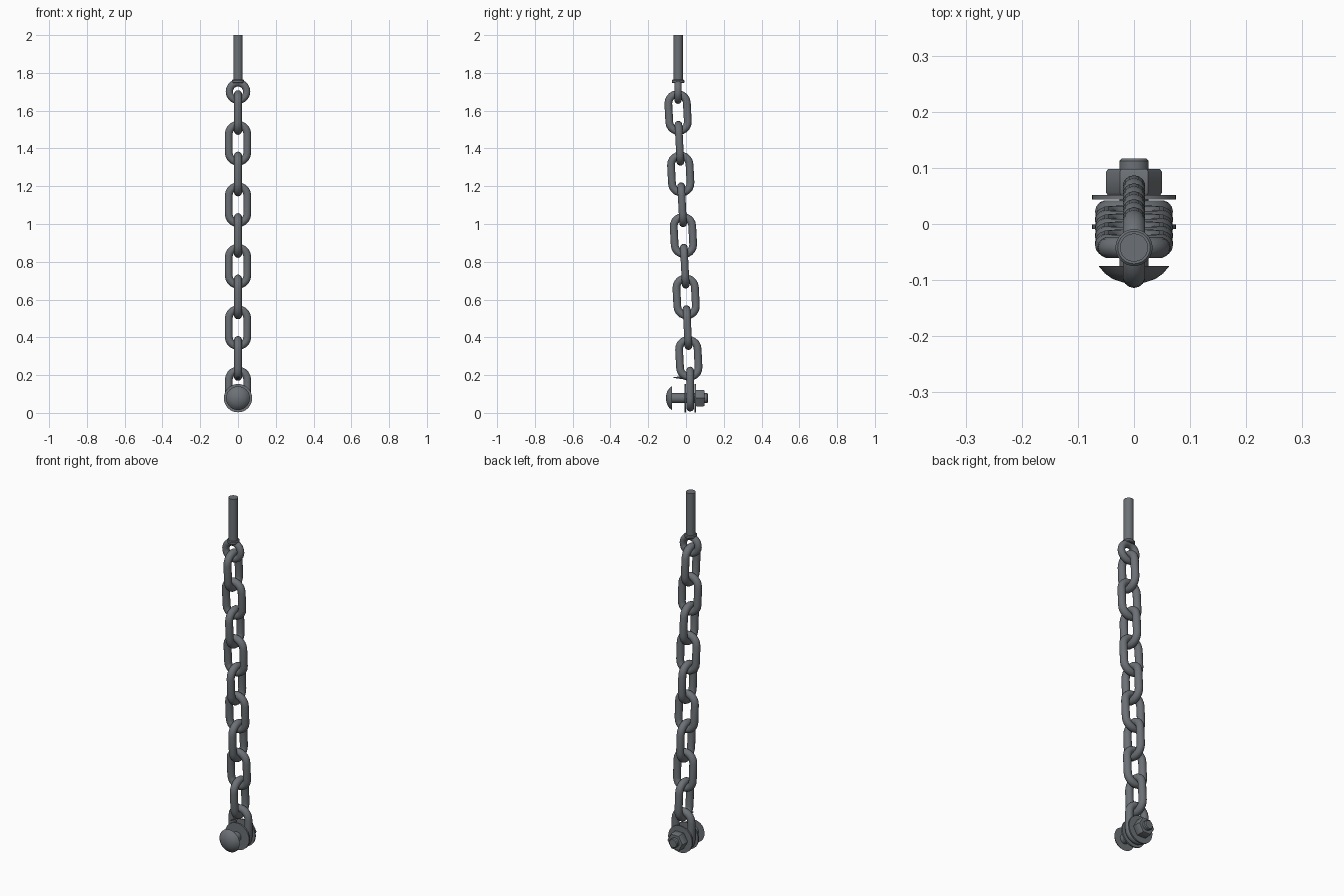
import bpy, bmesh, math
from mathutils import Matrix, Vector

cube = bpy.data.objects.get("Cube")
if cube:
    bpy.data.objects.remove(cube)

steel = bpy.data.materials.new("dark_steel")
steel.use_nodes = True
COLOUR = (0.15, 0.165, 0.18, 1)
steel.diffuse_color = COLOUR
steel.node_tree.nodes["Principled BSDF"].inputs["Base Color"].default_value = COLOUR


def make(name, bm, matrix):
    """Turn a bmesh into a smooth steel object."""
    bmesh.ops.recalc_face_normals(bm, faces=bm.faces)
    mesh = bpy.data.meshes.new(name)
    bm.to_mesh(mesh)
    bm.free()
    mesh.materials.append(steel)
    obj = bpy.data.objects.new(name, mesh)
    obj.matrix_world = matrix
    bpy.context.collection.objects.link(obj)
    bpy.ops.object.select_all(action='DESELECT')
    obj.select_set(True)
    bpy.context.view_layer.objects.active = obj
    bpy.ops.object.shade_smooth_by_angle(angle=math.radians(35))
    return obj


def lathe(name, profile, matrix, sides=32):
    """Revolve (radius, height) points around z, with flat ends."""
    bm = bmesh.new()
    rings = []
    for r, h in profile:
        rings.append([bm.verts.new((r * math.cos(math.tau * i / sides),
                                    r * math.sin(math.tau * i / sides), h))
                      for i in range(sides)])
    for a, b in zip(rings, rings[1:]):
        for i in range(sides):
            j = (i + 1) % sides
            bm.faces.new((a[i], a[j], b[j], b[i]))
    bm.faces.new(rings[0])
    bm.faces.new(rings[-1])
    return make(name, bm, matrix)


def loop_tube(name, bend, straight, tube, matrix, steps=10, sides=14):
    """Closed tube in the xz plane: two half circles joined by straights."""
    bm = bmesh.new()
    rings = []
    for half in (0, 1):
        for k in range(steps + 1):
            if straight == 0 and k == steps:
                continue
            a = math.pi * (half + k / steps)
            out = Vector((math.cos(a), 0, math.sin(a)))
            centre = out * bend + Vector((0, 0, straight * (1 - 2 * half)))
            rings.append([bm.verts.new(centre + tube * (
                out * math.cos(math.tau * i / sides)
                + Vector((0, math.sin(math.tau * i / sides), 0))))
                for i in range(sides)])
    for n, a in enumerate(rings):
        b = rings[(n + 1) % len(rings)]
        for i in range(sides):
            j = (i + 1) % sides
            bm.faces.new((a[i], a[j], b[j], b[i]))
    return make(name, bm, matrix)


move = Matrix.Translation
ROD_Y = -0.042

# Hanging rod with collar and eye
lathe("hanging_rod", [(0.025, 1.76), (0.025, 2.0)], move((0, ROD_Y, 0)))
lathe("rod_collar", [(0.029, 1.746), (0.033, 1.75), (0.033, 1.76), (0.029, 1.764)],
      move((0, ROD_Y, 0)))
loop_tube("rod_eye", 0.046, 0, 0.019, move((0, ROD_Y, 1.701)), steps=14)

# Chain of ten links, alternating direction and leaning slightly back
LINKS = 10
for n in range(LINKS):
    t = n / (LINKS - 1)
    place = move((0, ROD_Y + 0.064 * t, 1.59 - 1.464 * t))
    lean = Matrix.Rotation(math.radians(0 if n == LINKS - 1 else 3), 4, 'X')
    turn = Matrix.Rotation(math.pi / 2 if n % 2 == 0 else 0, 4, 'Z')
    loop_tube(f"chain_link_{n + 1}", 0.049, 0.049, 0.0205, place @ lean @ turn)

# Bolt through the last link: local z points along +y
bolt = move((0, 0, 0.078)) @ Matrix.Rotation(-math.pi / 2, 4, 'X')
lathe("bolt_head", [(0.004, -0.106), (0.02, -0.104), (0.038, -0.098),
                    (0.052, -0.088), (0.063, -0.075), (0.025, -0.075)], bolt)
lathe("bolt_shaft", [(0.026, -0.076), (0.026, 0.112), (0.022, 0.117)], bolt)
for name, y in (("front_washer", -0.009), ("back_washer", 0.044)):
    lathe(name, [(0.075, y), (0.075, y + 0.008)], bolt)
lathe("hex_nut", [(0.047, 0.052), (0.05, 0.056), (0.05, 0.093), (0.046, 0.098)],
      bolt, sides=6)

# Thin burr pointing forward from the lowest side-on link
lathe("link_burr", [(0.012, 0), (0.002, 0.07)],
      move((0, 0.005, 0.187)) @ Matrix.Rotation(math.pi / 2, 4, 'X'), sides=8)
